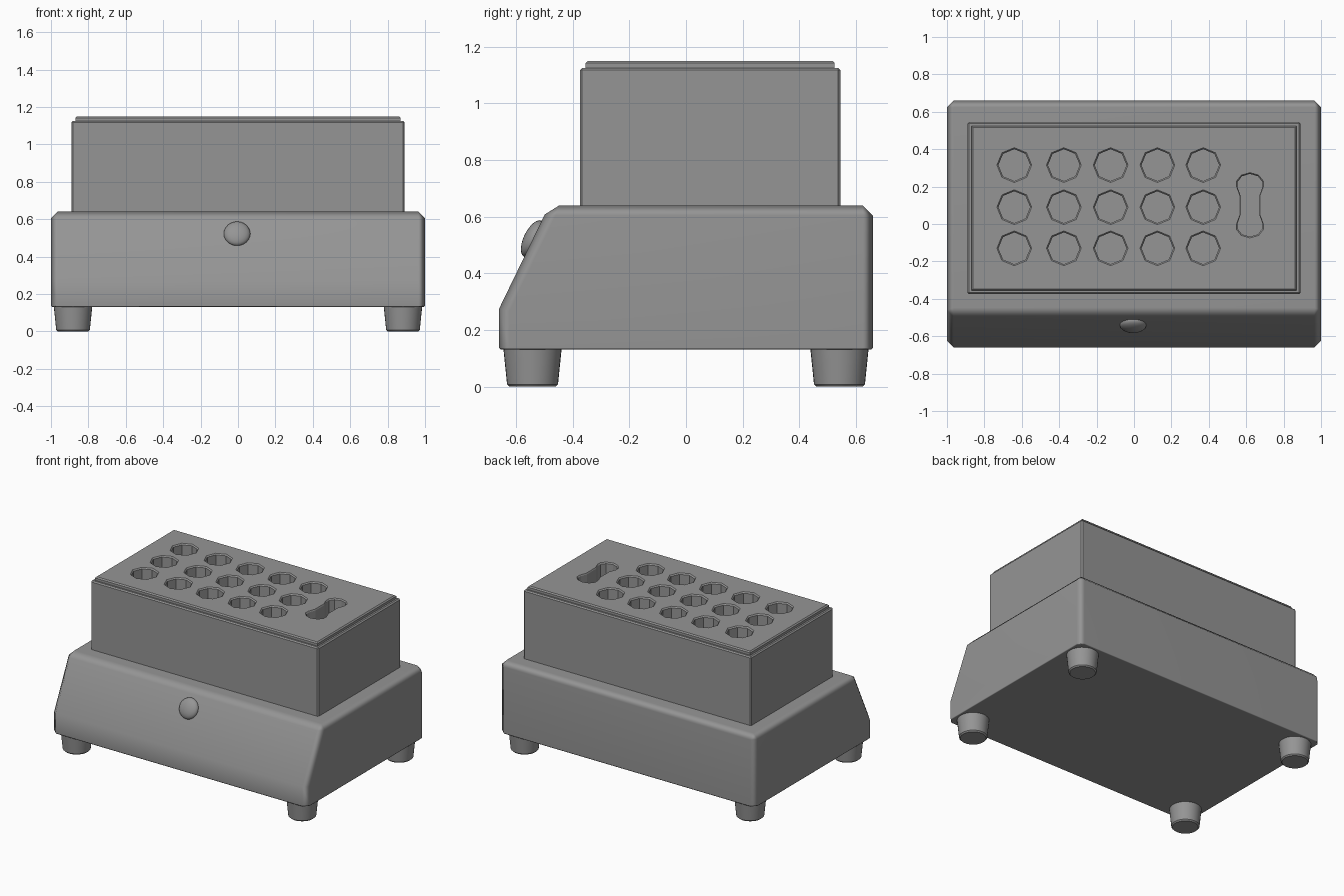
import bpy, bmesh, math
from mathutils import Matrix, Vector

if "Cube" in bpy.data.objects:
    bpy.data.objects.remove(bpy.data.objects["Cube"], do_unlink=True)

GREY = (0.3, 0.3, 0.3, 1)
grey = bpy.data.materials.new("plain grey")
grey.use_nodes = True
grey.diffuse_color = GREY
grey.node_tree.nodes["Principled BSDF"].inputs["Base Color"].default_value = GREY


def finish(bm, name, angle=None):
    """Turn a bmesh into a named grey object."""
    bmesh.ops.recalc_face_normals(bm, faces=bm.faces)
    mesh = bpy.data.meshes.new(name)
    bm.to_mesh(mesh)
    bm.free()
    mesh.materials.append(grey)
    obj = bpy.data.objects.new(name, mesh)
    bpy.context.collection.objects.link(obj)
    if angle:
        bpy.ops.object.select_all(action='DESELECT')
        obj.select_set(True)
        bpy.context.view_layer.objects.active = obj
        bpy.ops.object.shade_smooth_by_angle(angle=math.radians(angle))
    return obj


def loft(bm, rings):
    """Skin a stack of equal-length point rings and cap both ends."""
    rows = [[bm.verts.new(p) for p in ring] for ring in rings]
    for a, b in zip(rows, rows[1:]):
        for i in range(len(a)):
            j = (i + 1) % len(a)
            bm.faces.new((a[i], a[j], b[j], b[i]))
    bm.faces.new(rows[0][::-1])
    bm.faces.new(rows[-1])


def circle(cx, cy, z, r, n):
    return [(cx + r * math.cos(math.tau * i / n), cy + r * math.sin(math.tau * i / n), z)
            for i in range(n)]


def bevel(bm, edges, width):
    bmesh.ops.bevel(bm, geom=edges, offset=width, segments=1, affect='EDGES', profile=0.5)


# Base housing with a sloping front
profile = [(-0.66, 0.13), (0.66, 0.13), (0.66, 0.64), (-0.483, 0.64), (-0.66, 0.275)]
bm = bmesh.new()
loft(bm, [[(x, y, z) for y, z in profile] for x in (-1, 1)])


def is_crease(e):
    a, b = e.verts
    return abs(a.co.z - 0.275) < 0.01 and abs(b.co.z - 0.275) < 0.01


def is_bottom(e):
    return all(v.co.z < 0.131 for v in e.verts)


bevel(bm, [e for e in bm.edges if not is_bottom(e) and not is_crease(e)], 0.036)
bevel(bm, [e for e in bm.edges if is_bottom(e)], 0.007)
base = finish(bm, "base_housing", 50)
base.modifiers.new("even shading", 'WEIGHTED_NORMAL').keep_sharp = True

# Heating block with a raised top plate
bm = bmesh.new()
size = Matrix.Translation((0, 0.085, 0.8625)) @ Matrix.Diagonal((1.78, 0.92, 0.525, 1))
bmesh.ops.create_cube(bm, size=1, matrix=size)
bevel(bm, list(bm.edges), 0.008)
top = max(bm.faces, key=lambda f: f.calc_center_median().z)
bmesh.ops.inset_region(bm, faces=[top], thickness=0.017)
wall = bmesh.ops.extrude_face_region(bm, geom=[top])["geom"]
bmesh.ops.delete(bm, geom=[top], context='FACES_ONLY')
bmesh.ops.translate(bm, vec=(0, 0, 0.025), verts=[g for g in wall if isinstance(g, bmesh.types.BMVert)])
bevel(bm, [e for e in bm.edges if all(v.co.z > 1.149 for v in e.verts)], 0.008)
block = finish(bm, "heating_block")

# Cutter: fifteen octagonal wells and a dumbbell slot, with flared rims
levels = ((0.85, 0), (1.142, 0), (1.15, 0.008), (1.16, 0.018))
bm = bmesh.new()
for x in (-0.64, -0.375, -0.125, 0.125, 0.37):
    for y in (0.315, 0.09, -0.13):
        loft(bm, [circle(x, y, z, 0.085 + flare, 8) for z, flare in levels])

quarter = [(0.05, 0.05), (0.066, 0.095), (0.066, 0.125), (0.043, 0.155)]
right = [(x, -y) for x, y in quarter[::-1]] + quarter
outline = [(0, -0.168)] + right + [(0, 0.168)] + [(-x, y) for x, y in right[::-1]]
loft(bm, [[(0.62 + x * (1 + 10 * f), 0.1 + y * (1 + 5 * f), z) for x, y in outline]
          for z, f in levels])
cutter = finish(bm, "well_cutter")
cutter.hide_render = True
cutter.hide_set(True)
cutter.display_type = 'WIRE'
cut = block.modifiers.new("wells", 'BOOLEAN')
cut.operation = 'DIFFERENCE'
cut.solver = 'EXACT'
cut.object = cutter

# Bake the wells in and drop the cutter
bpy.context.view_layer.update()
baked = bpy.data.meshes.new_from_object(block.evaluated_get(bpy.context.evaluated_depsgraph_get()))
block.modifiers.clear()
block.data = baked
bpy.data.objects.remove(cutter, do_unlink=True)

# Tapered feet
for side, x in (("right", -0.882), ("left", 0.882)):
    for end, y in (("front", -0.542), ("back", 0.542)):
        bm = bmesh.new()
        loft(bm, [circle(x, y, z, r, 32) for z, r in
                  ((0, 0.082), (0.008, 0.09), (0.135, 0.103))])
        finish(bm, f"{end}_{side}_foot", 35)

# Domed button lying on the sloping front
normal = Vector((0, -0.9, 0.436))
bm = bmesh.new()
place = (Matrix.Translation((-0.005, -0.541, 0.522))
         @ normal.to_track_quat('Z', 'Y').to_matrix().to_4x4()
         @ Matrix.Diagonal((0.071, 0.071, 0.032, 1)))
bmesh.ops.create_uvsphere(bm, u_segments=24, v_segments=12, radius=1, matrix=place)
finish(bm, "front_button", 60)
